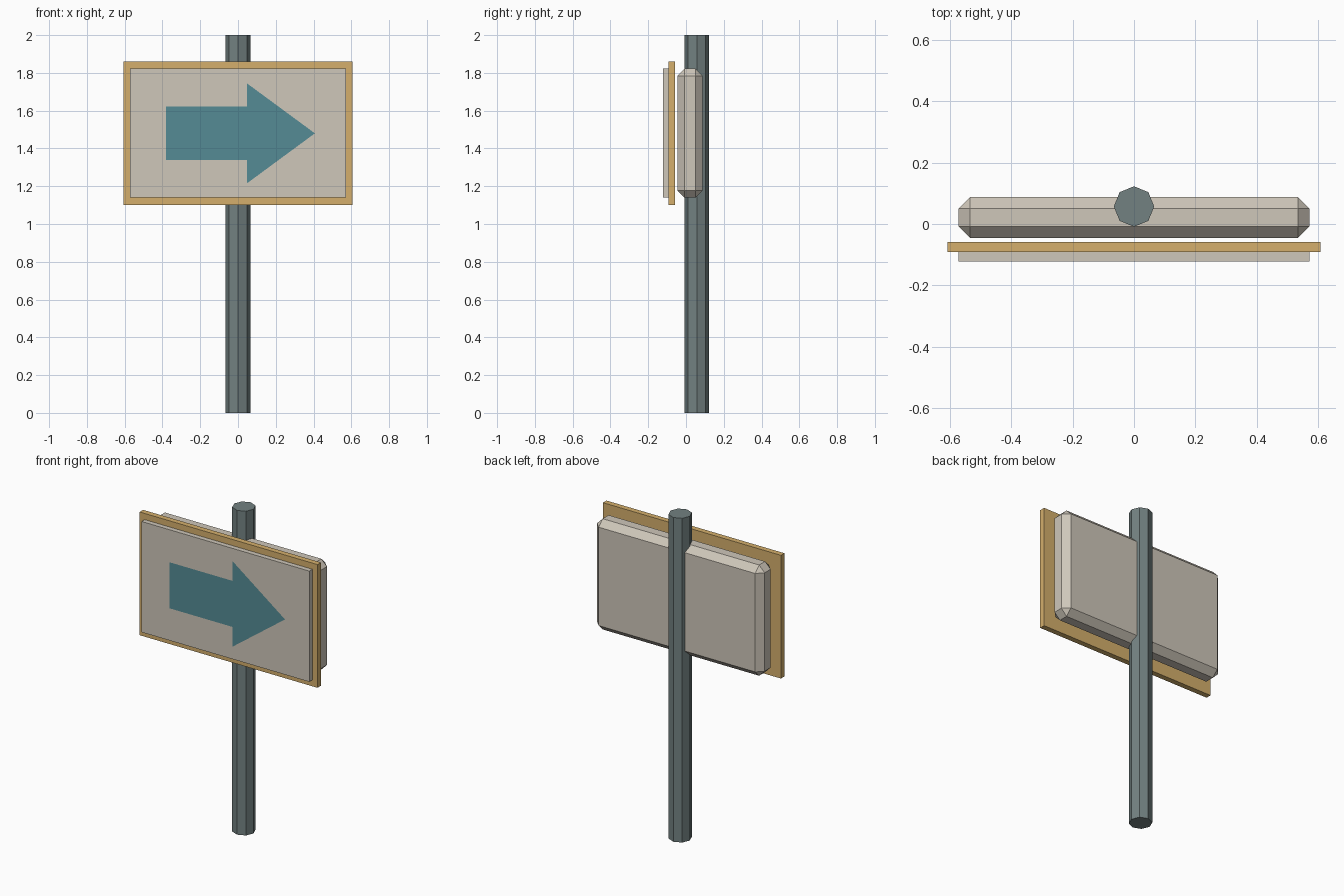
import bpy, bmesh, math

if "Cube" in bpy.data.objects:
    bpy.data.objects.remove(bpy.data.objects["Cube"])


def material(name, rgb):
    m = bpy.data.materials.new(name)
    m.diffuse_color = (*rgb, 1)
    m.use_nodes = True
    m.node_tree.nodes["Principled BSDF"].inputs["Base Color"].default_value = m.diffuse_color
    return m


BEIGE = material("beige", (0.62, 0.57, 0.49))
GOLD = material("gold", (0.66, 0.43, 0.15))
TEAL = material("teal", (0.09, 0.26, 0.30))
SLATE = material("slate", (0.17, 0.22, 0.22))


def box(name, half_x, y0, y1, z0, z1, mat, chamfer=0):
    bpy.ops.mesh.primitive_cube_add(size=1)
    o = bpy.context.object
    o.name = name
    for v in o.data.vertices:
        x, y, z = v.co
        v.co = (2 * x * half_x, y1 if y > 0 else y0, z1 if z > 0 else z0)
    o.data.materials.append(mat)
    if chamfer:
        b = o.modifiers.new("chamfer", 'BEVEL')
        b.width = chamfer
        b.segments = 1
    return o


# Octagonal pole with corners on the axes
R, POLE_Y = 0.066, 0.057
bpy.ops.mesh.primitive_cylinder_add(vertices=8, radius=R, depth=2,
                                    location=(0, POLE_Y, 1))
pole = bpy.context.object
pole.name = "pole"
pole.data.materials.append(SLATE)

# Chamfered back housing, gold border board and front panel
box("back_housing", 0.572, -0.046, 0.088, 1.139, 1.822, BEIGE, 0.038)
box("border_board", 0.607, -0.092, -0.058, 1.10, 1.86, GOLD)
box("front_panel", 0.572, -0.122, -0.092, 1.139, 1.822, BEIGE)

# Flat arrow on the front panel
upper = [(-0.38, 0.142), (0.047, 0.142), (0.047, 0.265)]
outline = upper + [(0.407, 0)] + [(x, -z) for x, z in reversed(upper)]
bm = bmesh.new()
face = bm.faces.new([bm.verts.new((x, -0.123, 1.48 + z)) for x, z in outline])
face.normal_update()
if face.normal.y > 0:
    face.normal_flip()
mesh = bpy.data.meshes.new("arrow")
bm.to_mesh(mesh)
bm.free()
mesh.materials.append(TEAL)
bpy.context.collection.objects.link(bpy.data.objects.new("arrow", mesh))
